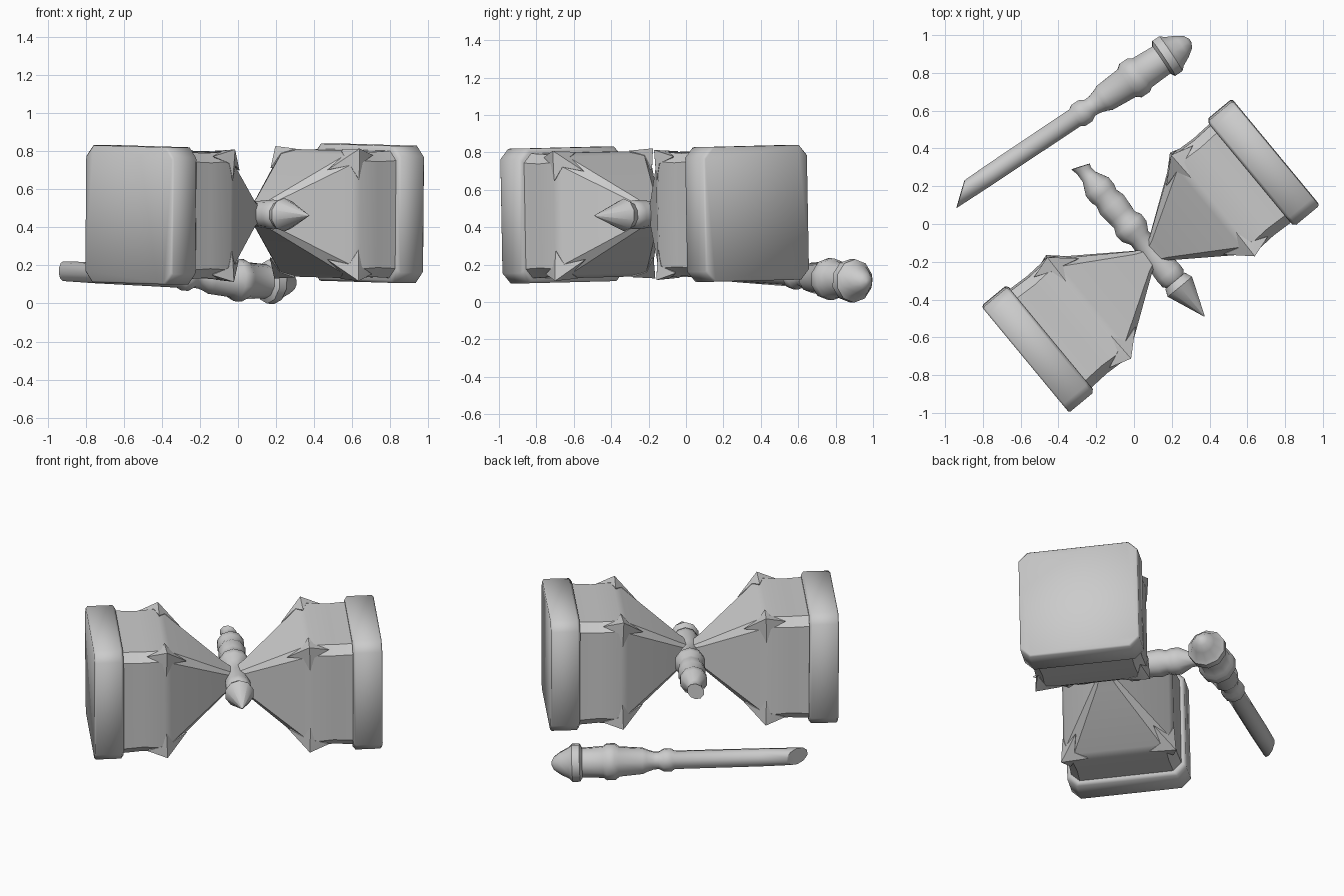
import bpy, bmesh, math
from mathutils import Matrix, Vector

if "Cube" in bpy.data.objects:
    bpy.data.objects.remove(bpy.data.objects["Cube"])


def finish(name, bm, matrix, angle=35):
    bmesh.ops.recalc_face_normals(bm, faces=bm.faces)
    me = bpy.data.meshes.new(name)
    bm.to_mesh(me)
    bm.free()
    ob = bpy.data.objects.new(name, me)
    bpy.context.collection.objects.link(ob)
    ob.matrix_world = matrix
    bpy.ops.object.select_all(action='DESELECT')
    ob.select_set(True)
    bpy.context.view_layer.objects.active = ob
    bpy.ops.object.shade_smooth_by_angle(angle=math.radians(angle))
    return ob


def loft(name, rings, matrix, angle=35):
    """Skin a list of equal-length point rings and cap both ends."""
    bm = bmesh.new()
    loops = [[bm.verts.new(p) for p in ring] for ring in rings]
    n = len(loops[0])
    for a, b in zip(loops, loops[1:]):
        for i in range(n):
            j = (i + 1) % n
            bm.faces.new((a[i], a[j], b[j], b[i]))
    bm.faces.new(loops[0])
    bm.faces.new(loops[-1])
    return finish(name, bm, matrix, angle)


def chamfered_square(x, h, c):
    k = h - c
    pts = [(h, k), (k, h), (-k, h), (-h, k), (-h, -k), (-k, -h), (k, -h), (h, -k)]
    return [(x, y, z) for y, z in pts]


def circle(x, r, shear=0, n=10):
    pts = []
    for i in range(n):
        a = math.tau * (i + 0.5) / n
        y, z = r * math.cos(a), r * math.sin(a)
        pts.append((x + shear * y, y, z))
    return pts


def turned(name, profile, matrix, shears=()):
    shears = dict(shears)
    loft(name, [circle(x, r, shears.get(i, 0)) for i, (x, r) in enumerate(profile)],
         matrix, 40)


# Hammer head frame: local x runs along the head
head = (Matrix.Translation((0.0875, -0.1675, 0.47))
        @ Matrix.Rotation(math.radians(39.6), 4, 'Z')
        @ Matrix.Rotation(math.radians(1.1), 4, 'X')
        @ Matrix.Rotation(math.radians(-0.3), 4, 'Y'))

# Flared half: x, half width, corner chamfer
flare = [(0.0, 0.045, 0.012), (0.06, 0.08, 0.02), (0.40, 0.315, 0.05),
         (0.44, 0.335, 0.05), (0.57, 0.328, 0.05), (0.72, 0.335, 0.05)]
cap = [(0.685, 0.345, 0.055), (0.70, 0.36, 0.055), (0.85, 0.36, 0.055), (0.86, 0.352, 0.055)]

# Four-pointed corner stud: tips, valleys, raised centre
rim = [(0.545, 0.312, 0.312), (0.455, 0.338, 0.275), (0.43, 0.338, 0.185), (0.39, 0.312, 0.26),
       (0.30, 0.235, 0.235), (0.39, 0.26, 0.312), (0.43, 0.185, 0.338), (0.455, 0.275, 0.338)]


def stud(name, sx, sy, sz):
    bm = bmesh.new()
    flip = lambda p: (sx * p[0], sy * p[1], sz * p[2])
    ring = [bm.verts.new(flip(p)) for p in rim]
    top = bm.verts.new(flip((0.425, 0.348, 0.348)))
    core = bm.verts.new(flip((0.425, 0.25, 0.25)))
    for i in range(8):
        for c in (top, core):
            bm.faces.new((ring[i], ring[(i + 1) % 8], c))
    finish(name, bm, head)


for side, sx in (("left", -1), ("right", 1)):
    loft(side + "_head_flare", [chamfered_square(sx * x, h, c) for x, h, c in flare], head, 30)
    loft(side + "_striking_cap", [chamfered_square(sx * x, h, c) for x, h, c in cap], head, 50)
    for i, (sy, sz) in enumerate(((1, 1), (1, -1), (-1, 1), (-1, -1))):
        stud(f"{side}_corner_stud_{i + 1}", sx, sy, sz)

# Broken handle stub through the head, ending in a spike
stub_frame = head @ Matrix.Translation((0.015, 0, 0)) @ Matrix.Rotation(math.pi / 2, 4, 'Z')
turned("handle_stub", [
    (-0.20, 0.05), (-0.17, 0.076), (-0.13, 0.078), (0.0, 0.068), (0.11, 0.062),
    (0.155, 0.09), (0.20, 0.092), (0.235, 0.074), (0.27, 0.078), (0.34, 0.085),
    (0.385, 0.072), (0.415, 0.082), (0.46, 0.082), (0.53, 0.045), (0.57, 0.042),
    (0.60, 0.05)], stub_frame, {14: 0.3, 15: 0.4})
turned("spike", [(-0.43, 0.002), (-0.225, 0.088), (-0.185, 0.07)], stub_frame)

# Snapped-off handle lying beside the head
start, end = Vector((-0.96, 0.13, 0.172)), Vector((0.294, 0.968, 0.108))
d = (end - start).normalized()
grip_frame = Matrix.Translation(start) @ d.to_track_quat('X', 'Z').to_matrix().to_4x4()
turned("broken_handle", [
    (0.05, 0.052), (0.25, 0.055), (0.78, 0.056), (0.80, 0.07), (0.845, 0.07), (0.875, 0.053),
    (0.905, 0.055), (0.945, 0.068), (0.97, 0.08), (1.11, 0.092), (1.135, 0.112),
    (1.185, 0.112), (1.205, 0.097), (1.33, 0.09), (1.345, 0.116), (1.39, 0.116),
    (1.41, 0.096), (1.46, 0.07), (1.50, 0.04), (1.515, 0.01)], grip_frame, {0: 1.2, 1: 0.3})
